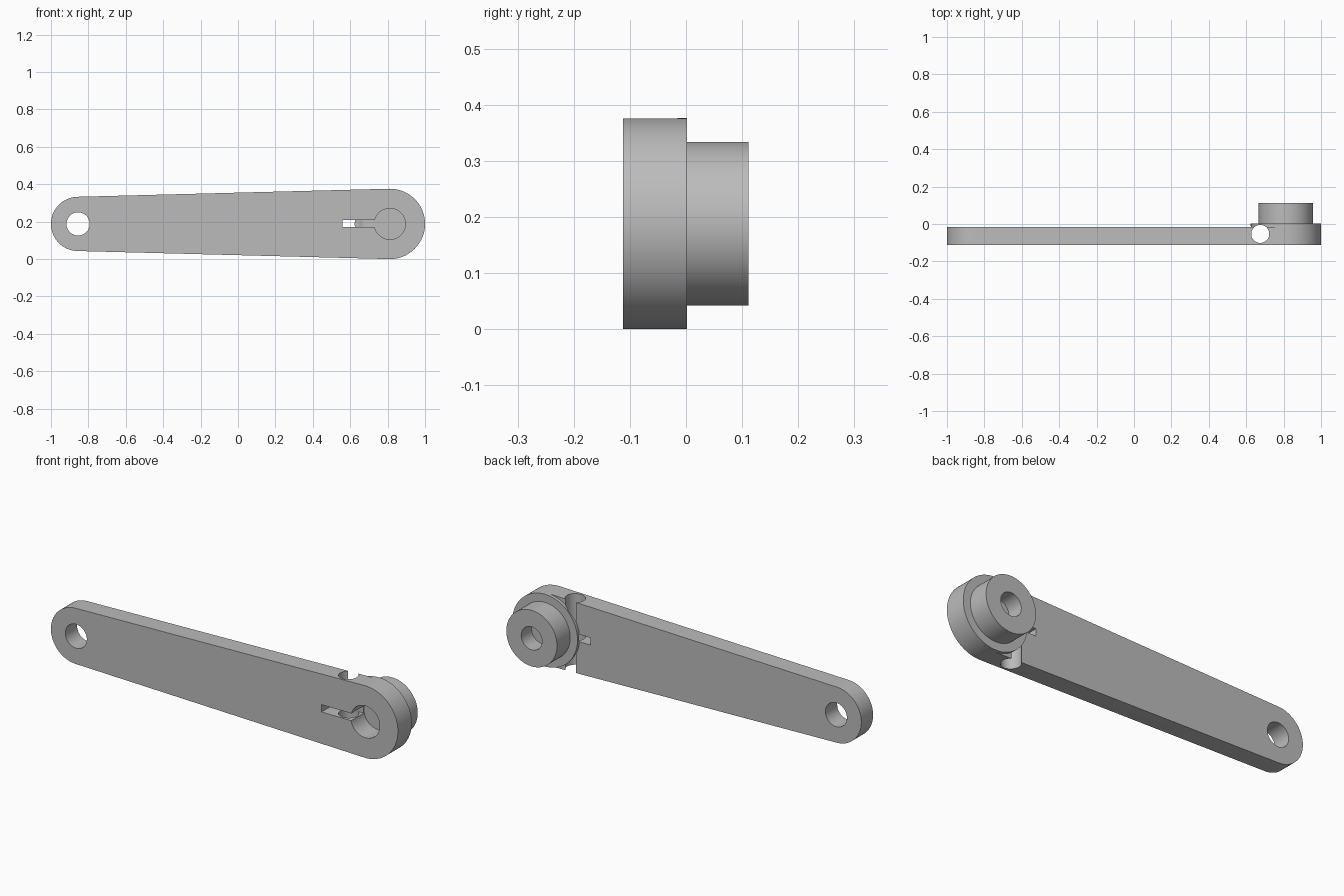
import bpy, bmesh
from math import asin, cos, sin, pi

if "Cube" in bpy.data.objects:
    bpy.data.objects.remove(bpy.data.objects["Cube"], do_unlink=True)

# One plain grey metal
metal = bpy.data.materials.new("grey_metal")
metal.use_nodes = True
grey = (0.5, 0.5, 0.5, 1)
metal.diffuse_color = grey
metal.node_tree.nodes["Principled BSDF"].inputs["Base Color"].default_value = grey

MID = 0.188                  # height of the arm's centre line
BIG_X, BIG_R = 0.812, 0.188  # clamp end
SMALL_X, SMALL_R = -0.855, 0.145
FRONT, BACK, FLANGE, REAR = -0.112, -0.015, 0.002, 0.111


def arc(x, r, start, end, n=64):
    """Points on a circle in the x-z plane."""
    return [(x + r * cos(start + (end - start) * i / n),
             MID + r * sin(start + (end - start) * i / n)) for i in range(n + 1)]


def disc(x, r):
    return arc(x, r, 0, 2 * pi, 128)[:-1]


def extrude(name, outline, y0, y1):
    """Solid made by pushing an x-z outline from y0 to y1."""
    bm = bmesh.new()
    face = bm.faces.new([bm.verts.new((x, y0, z)) for x, z in outline])
    moved = bmesh.ops.extrude_face_region(bm, geom=[face])["geom"]
    verts = [v for v in moved if isinstance(v, bmesh.types.BMVert)]
    bmesh.ops.translate(bm, verts=verts, vec=(0, y1 - y0, 0))
    bmesh.ops.recalc_face_normals(bm, faces=bm.faces)
    mesh = bpy.data.meshes.new(name)
    bm.to_mesh(mesh)
    bm.free()
    mesh.materials.append(metal)
    obj = bpy.data.objects.new(name, mesh)
    bpy.context.collection.objects.link(obj)
    return obj


def activate(obj):
    bpy.ops.object.select_all(action='DESELECT')
    obj.select_set(True)
    bpy.context.view_layer.objects.active = obj


def cut(obj, cutters):
    for cutter in cutters:
        mod = obj.modifiers.new("cut", 'BOOLEAN')
        mod.operation, mod.solver, mod.object = 'DIFFERENCE', 'EXACT', cutter
        activate(obj)
        bpy.ops.object.modifier_apply(modifier=mod.name)


# Tapered arm with two rounded ends
tilt = asin((BIG_R - SMALL_R) / (BIG_X - SMALL_X))
side = pi / 2 + tilt
arm = extrude("arm", arc(BIG_X, BIG_R, -side, side)
              + arc(SMALL_X, SMALL_R, side, 2 * pi - side), FRONT, BACK)

# Flange and boss behind the clamp end
flange = extrude("flange", disc(BIG_X, BIG_R), BACK, FLANGE)
boss = extrude("boss", disc(BIG_X, 0.146), FLANGE, REAR)

# Cutters: holes, clamp slot and vertical pinch bolt hole
small_hole = extrude("small_hole_cutter", disc(SMALL_X, 0.062), -0.2, 0.2)
bore = extrude("bore_cutter", disc(BIG_X, 0.083), -0.2, -0.004)
rear_hole = extrude("rear_hole_cutter", disc(BIG_X, 0.06), 0.025, 0.2)
slot = extrude("slot_cutter", [(0.56, 0.172), (0.78, 0.172), (0.78, 0.21), (0.56, 0.21)],
               -0.2, -0.01)
bpy.ops.mesh.primitive_cylinder_add(vertices=96, radius=0.048, depth=1,
                                    location=(0.675, -0.053, MID))
bolt_hole = bpy.context.object
bolt_hole.name = "bolt_hole_cutter"
bolt_hole.data.materials.append(metal)

cutters = [small_hole, bore, rear_hole, slot, bolt_hole]
cut(arm, [small_hole, bore, slot, bolt_hole])
cut(flange, [bore, slot, bolt_hole])
cut(boss, [rear_hole])
for cutter in cutters:
    bpy.data.objects.remove(cutter, do_unlink=True)

# Smooth round walls, crisp rims
for part in (arm, flange, boss):
    activate(part)
    bpy.ops.object.shade_smooth_by_angle(angle=0.5)
